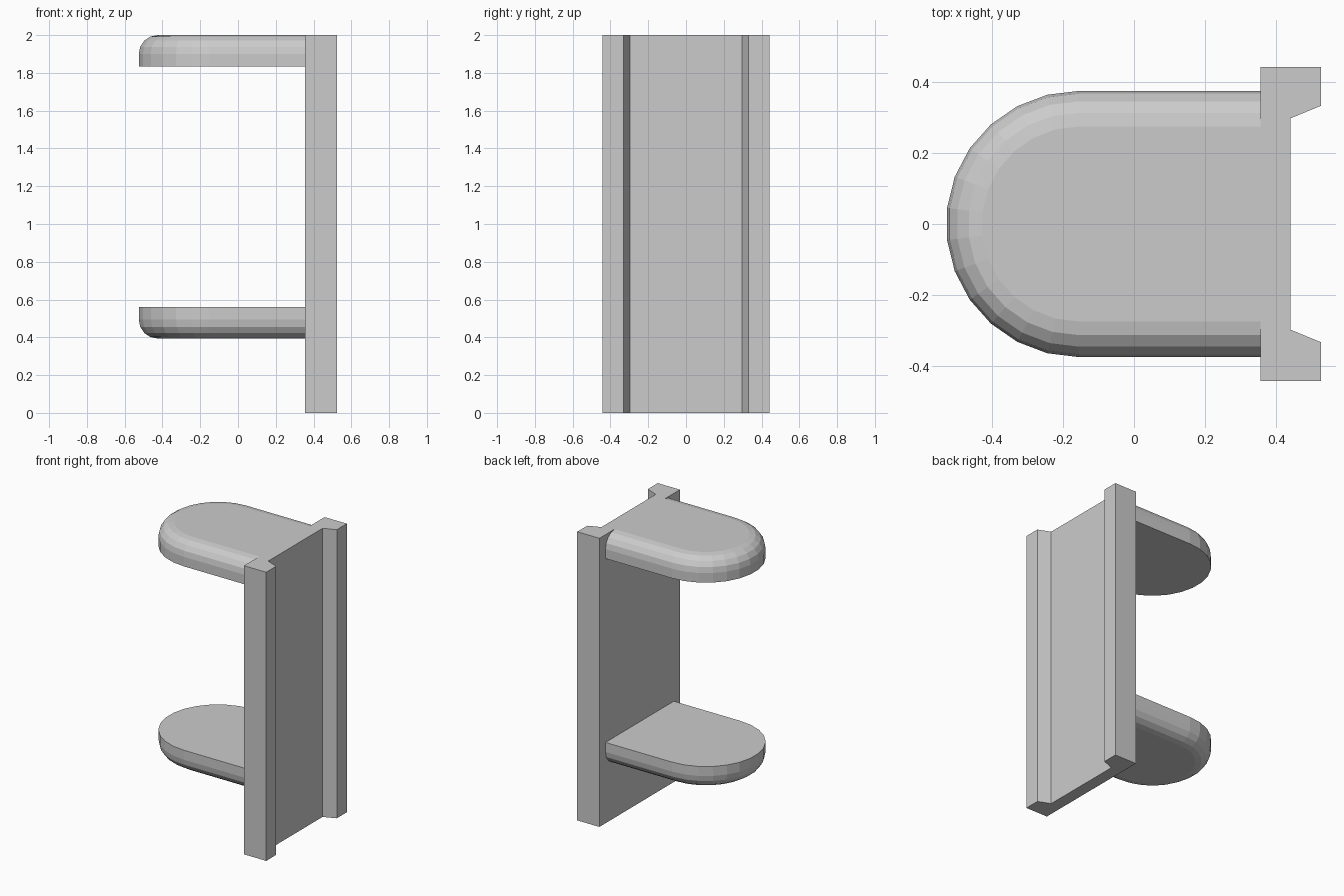
import bpy, bmesh
from math import sin, cos, pi

if "Cube" in bpy.data.objects:
    bpy.data.objects.remove(bpy.data.objects["Cube"])

PLATE_X = 0.355      # face of the plate where the arms join
RADIUS = 0.374       # half width of an arm
ROUND = 0.1          # edge rounding
THICK = 0.166


def loft(name, rings):
    """Closed solid through a stack of matching outlines."""
    bm = bmesh.new()
    loops = [[bm.verts.new(p) for p in ring] for ring in rings]
    n = len(loops[0])
    for a, b in zip(loops, loops[1:]):
        for i in range(n):
            j = (i + 1) % n
            bm.faces.new((a[i], a[j], b[j], b[i]))
    bm.faces.new(loops[0][::-1])
    bm.faces.new(loops[-1])
    bmesh.ops.recalc_face_normals(bm, faces=bm.faces)
    mesh = bpy.data.meshes.new(name)
    bm.to_mesh(mesh)
    bm.free()
    obj = bpy.data.objects.new(name, mesh)
    bpy.context.collection.objects.link(obj)
    return obj


def arm_outline(inset, z):
    """Straight sides ending in a half circle of 13 segments."""
    r = RADIUS - inset
    cx = -0.154
    arc = [(cx - r * sin(pi * i / 13), r * cos(pi * i / 13), z) for i in range(14)]
    return [(PLATE_X, r, z)] + arc + [(PLATE_X, -r, z)]


def arm(name, flat_z, up):
    """Arm with one flat face and one rounded rim; up is +1 or -1."""
    rings = [arm_outline(0, flat_z)]
    for k in range(5):
        t = k * pi / 8
        rings.append(arm_outline(ROUND * (1 - cos(t)),
                                 flat_z + up * (THICK - ROUND + ROUND * sin(t))))
    return loft(name, rings)


# Back plate with two raised, chamfered side rails
half = [(0.44, 0.297), (0.525, 0.332), (0.525, 0.441), (PLATE_X, 0.441)]
profile = half + [(x, -y) for x, y in reversed(half)]
loft("back_plate", [[(x, y, z) for x, y in profile] for z in (0, 2)])

# Arms mirrored about the gap between them
arm("upper_arm", 2 - THICK, 1)
arm("lower_arm", 0.56, -1)
